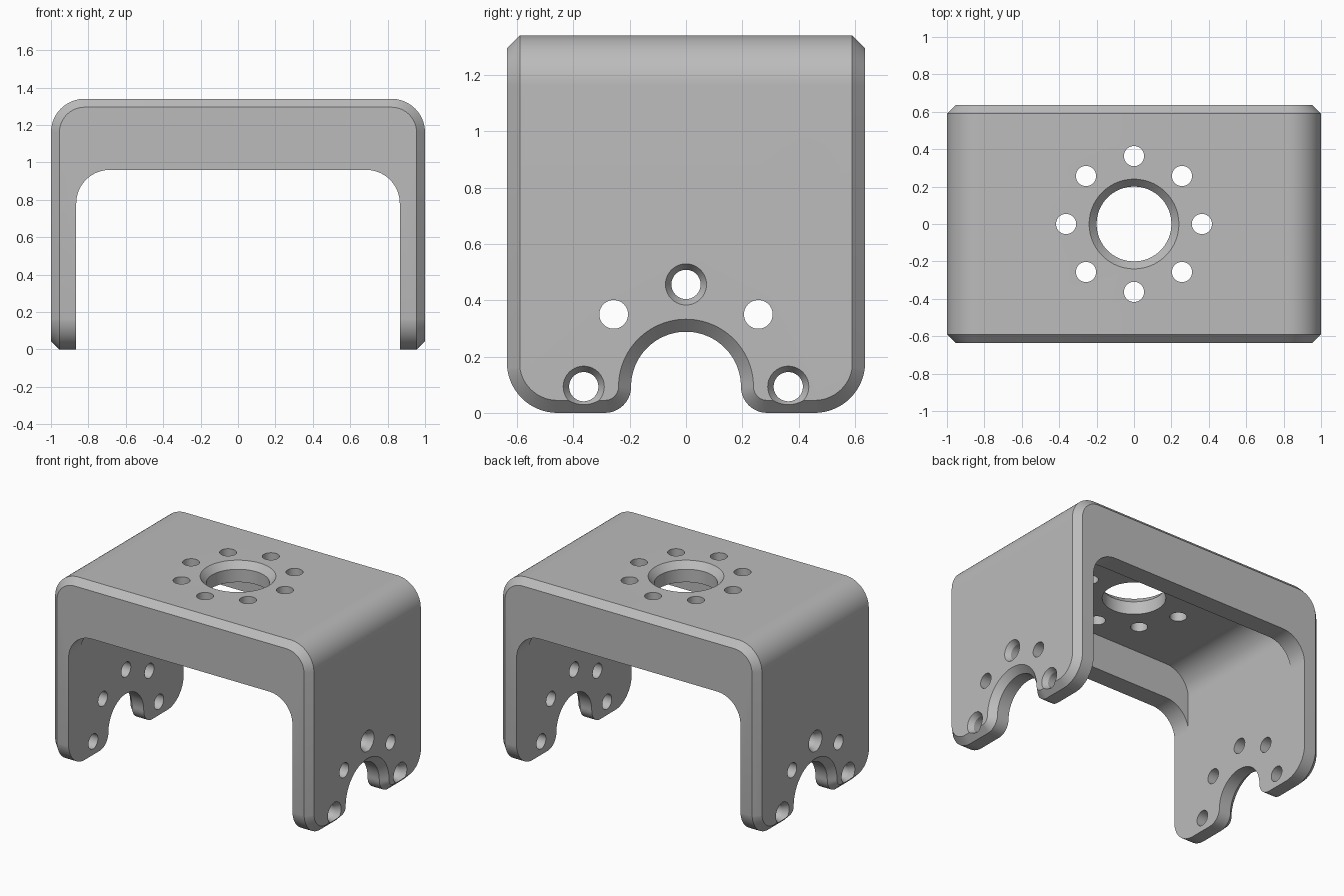
import bpy, bmesh
from math import cos, sin, pi, radians
from mathutils import Matrix, Vector

cube = bpy.data.objects.get("Cube")
if cube:
    bpy.data.objects.remove(cube)

W, D, H = 1.0, 0.635, 1.34      # half width, half depth, height
T, C, R = 0.135, 0.045, 0.18    # wall thickness, chamfer, corner radius
HUB = 0.093                     # height of the side cutout centre
RING = 0.363                    # radius of the screw hole circles

grey = bpy.data.materials.new("grey_metal")
grey.use_nodes = True
grey.diffuse_color = (0.5, 0.5, 0.5, 1)
grey.node_tree.nodes["Principled BSDF"].inputs["Base Color"].default_value = (0.5, 0.5, 0.5, 1)


def arc(cx, cy, r, a0, a1, n=16):
    angles = [radians(a0 + (a1 - a0) * i / n) for i in range(n + 1)]
    return [(cx + r * cos(a), cy + r * sin(a)) for a in angles]


def make_object(name, bm):
    bmesh.ops.recalc_face_normals(bm, faces=bm.faces)
    mesh = bpy.data.meshes.new(name)
    bm.to_mesh(mesh)
    bm.free()
    mesh.materials.append(grey)
    obj = bpy.data.objects.new(name, mesh)
    bpy.context.collection.objects.link(obj)
    return obj


def loft(name, layers, place):
    """Solid through matching outlines; place maps (u, v, depth) to a point."""
    bm = bmesh.new()
    rings = [[bm.verts.new(place(u, v, d)) for u, v in pts] for d, pts in layers]
    n = len(rings[0])
    for a, b in zip(rings, rings[1:]):
        for i in range(n):
            j = (i + 1) % n
            bm.faces.new((a[i], a[j], b[j], b[i]))
    bm.faces.new(rings[0])
    bm.faces.new(rings[-1])
    return make_object(name, bm)


def along_y(u, v, d):
    return (u, d, v)


def along_x(u, v, d):
    return (d, u, v)


def arch(half, top, r, bottom):
    """Rounded portal outline in x and z."""
    return ([(half, bottom)] + arc(half - r, top - r, r, 0, 90)
            + arc(r - half, top - r, r, 90, 180) + [(-half, bottom)])


def leg_outline(d):
    """Side outline with rounded feet and round cutout, inset by d."""
    side, foot = D + 0.001 - d, D + 0.001 - R
    neck = 0.195 + HUB
    half = (arc(foot, R, R - d, 0, -90)
            + arc(neck, HUB, HUB - d, 270, 180, 10)
            + arc(0, HUB, 0.195 + d, 0, 90, 24)[1:])
    mirror = [(-y, z) for y, z in reversed(half[:-1])]
    return [(side, H + 0.2)] + half + mirror + [(-side, H + 0.2)]


def add_hole(bm, matrix, profile, n=40):
    """Revolve (radius, height) pairs into a closed cutter."""
    rings = [[bm.verts.new(matrix @ Vector((r * cos(2 * pi * i / n), r * sin(2 * pi * i / n), h)))
              for i in range(n)] for r, h in profile]
    for a, b in zip(rings, rings[1:]):
        for i in range(n):
            j = (i + 1) % n
            bm.faces.new((a[i], a[j], b[j], b[i]))
    bm.faces.new(rings[0])
    bm.faces.new(rings[-1])


def carve(obj, cutter, operation="DIFFERENCE"):
    mod = obj.modifiers.new("carve", "BOOLEAN")
    mod.operation, mod.solver, mod.object = operation, "EXACT", cutter
    graph = bpy.context.evaluated_depsgraph_get()
    mesh = bpy.data.meshes.new_from_object(obj.evaluated_get(graph))
    obj.modifiers.clear()
    obj.data = mesh
    bpy.data.objects.remove(cutter)


# Bracket shell with chamfered front and back edges
full, inset = arch(W, H, R, -0.2), arch(W - C, H - C, R - C, -0.2)
bracket = loft("bracket", [(-D, inset), (C - D, full), (D - C, full), (D, inset)], along_y)

# Opening between the legs, and the deeper pocket behind the front and back lips
opening = arch(W - T, 0.96, R, -0.4)
carve(bracket, loft("opening_cutter", [(-1, opening), (1, opening)], along_y))
pocket = arch(W - T - 0.0005, H - T, R, -0.3)
carve(bracket, loft("pocket_cutter", [(T - D, pocket), (D - T, pocket)], along_y))

# Rounded feet and chamfered side cutouts
e = W + 0.0005
outer, inner = leg_outline(0), leg_outline(C)
carve(bracket, loft("leg_shape", [(-e, inner), (C - e, outer), (e - C, outer), (e, inner)], along_x),
      "INTERSECT")

# Hub hole and ring of screw holes in the top
bm = bmesh.new()
add_hole(bm, Matrix.Translation((0, 0, H)), [(0.2, -0.3), (0.2, -C), (0.24, 0), (0.24, 0.1)], 64)
for k in range(8):
    a = k * pi / 4
    place = Matrix.Translation((RING * cos(a), RING * sin(a), H))
    add_hole(bm, place, [(0.054, -0.3), (0.054, 0.1)])

# Screw holes through both legs, every second one countersunk outside
for k in range(5):
    a = k * pi / 4
    place = Matrix.Translation((0, RING * cos(a), HUB + RING * sin(a))) @ Matrix.Rotation(pi / 2, 4, "Y")
    if k % 2:
        profile = [(0.051, -1.1), (0.051, 1.1)]
    else:
        half = [(0.052, W - 0.035), (0.073, W), (0.073, 1.1)]
        profile = [(r, -h) for r, h in reversed(half)] + half
    add_hole(bm, place, profile)
carve(bracket, make_object("hole_cutter", bm))

# Smooth rounds, sharp edges
bpy.ops.object.select_all(action="DESELECT")
bracket.select_set(True)
bpy.context.view_layer.objects.active = bracket
bpy.ops.object.shade_smooth_by_angle(angle=radians(25))
